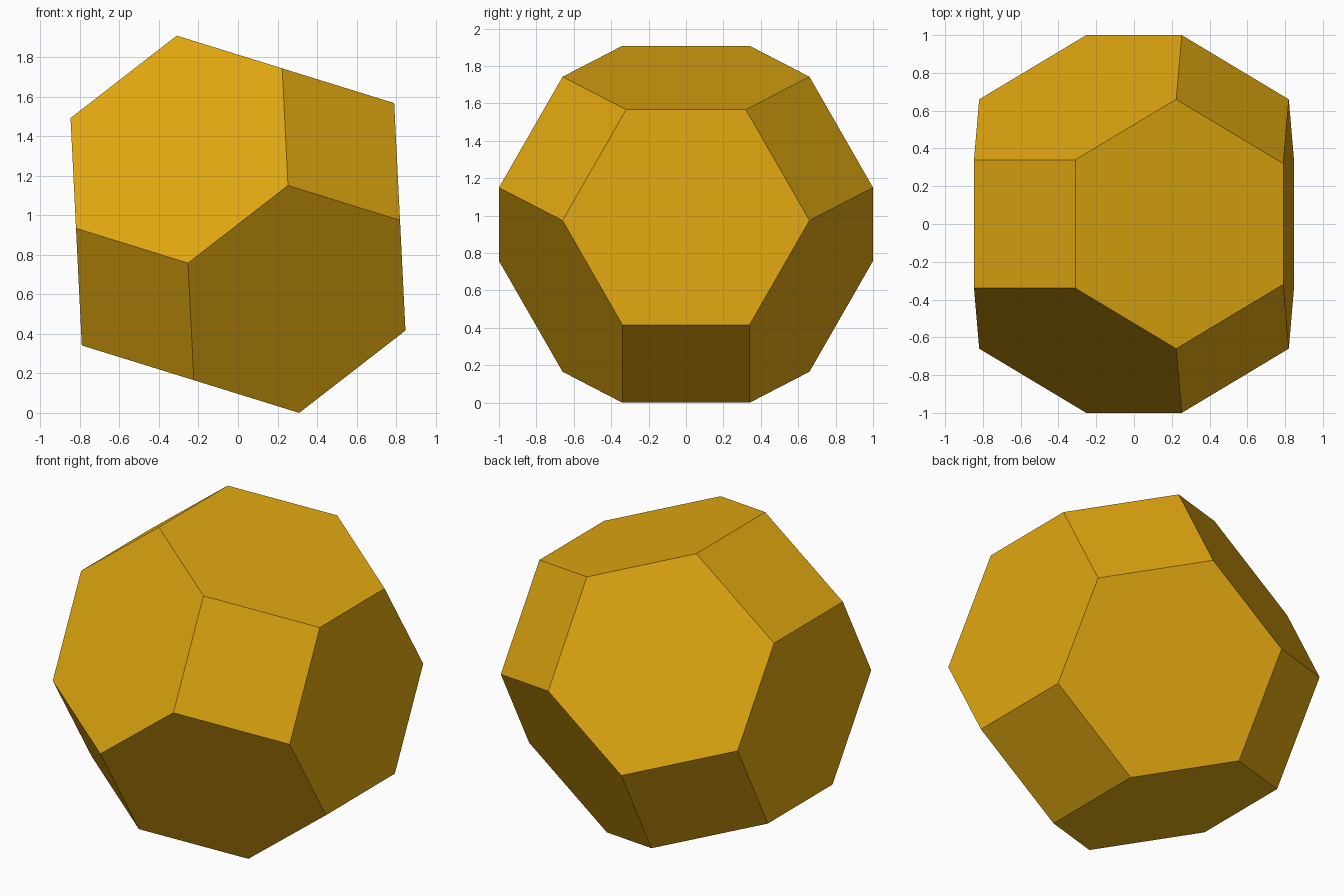
import bpy, bmesh, math
from mathutils import Vector, Matrix

if "Cube" in bpy.data.objects:
    bpy.data.objects.remove(bpy.data.objects["Cube"])

CUT = 0.34      # share of each edge removed at every corner
APEX = 1.43     # apex height of the octahedron over its 2 x 2 base
TILT = math.radians(37.8)

# octahedron corners and edges
base = [Vector(c) for c in ((1, 1, 0), (-1, 1, 0), (-1, -1, 0), (1, -1, 0))]
tips = [Vector((0, 0, s * APEX)) for s in (1, -1)]
edges = [(base[i], base[(i + 1) % 4]) for i in range(4)]
edges += [(b, t) for b in base for t in tips]

# truncated solid: two points per edge, wrapped in a hull
bm = bmesh.new()
for a, b in edges:
    for f in (CUT, 1 - CUT):
        bm.verts.new(a.lerp(b, f))
bmesh.ops.convex_hull(bm, input=bm.verts[:])
bmesh.ops.dissolve_limit(bm, angle_limit=math.radians(2), verts=bm.verts[:], edges=bm.edges[:])

# tilt about y and stand on the ground
bmesh.ops.transform(bm, matrix=Matrix.Rotation(-TILT, 4, 'Y'), verts=bm.verts[:])
low = min(v.co.z for v in bm.verts)
bmesh.ops.translate(bm, vec=(0, 0, -low), verts=bm.verts[:])
bmesh.ops.recalc_face_normals(bm, faces=bm.faces[:])

mesh = bpy.data.meshes.new("truncated_octahedron")
bm.to_mesh(mesh)
bm.free()
obj = bpy.data.objects.new("truncated_octahedron", mesh)
bpy.context.collection.objects.link(obj)

# single golden colour
gold = bpy.data.materials.new("golden_yellow")
gold.diffuse_color = (0.74, 0.385, 0.005, 1)
gold.use_nodes = True
gold.node_tree.nodes["Principled BSDF"].inputs["Base Color"].default_value = gold.diffuse_color
mesh.materials.append(gold)
